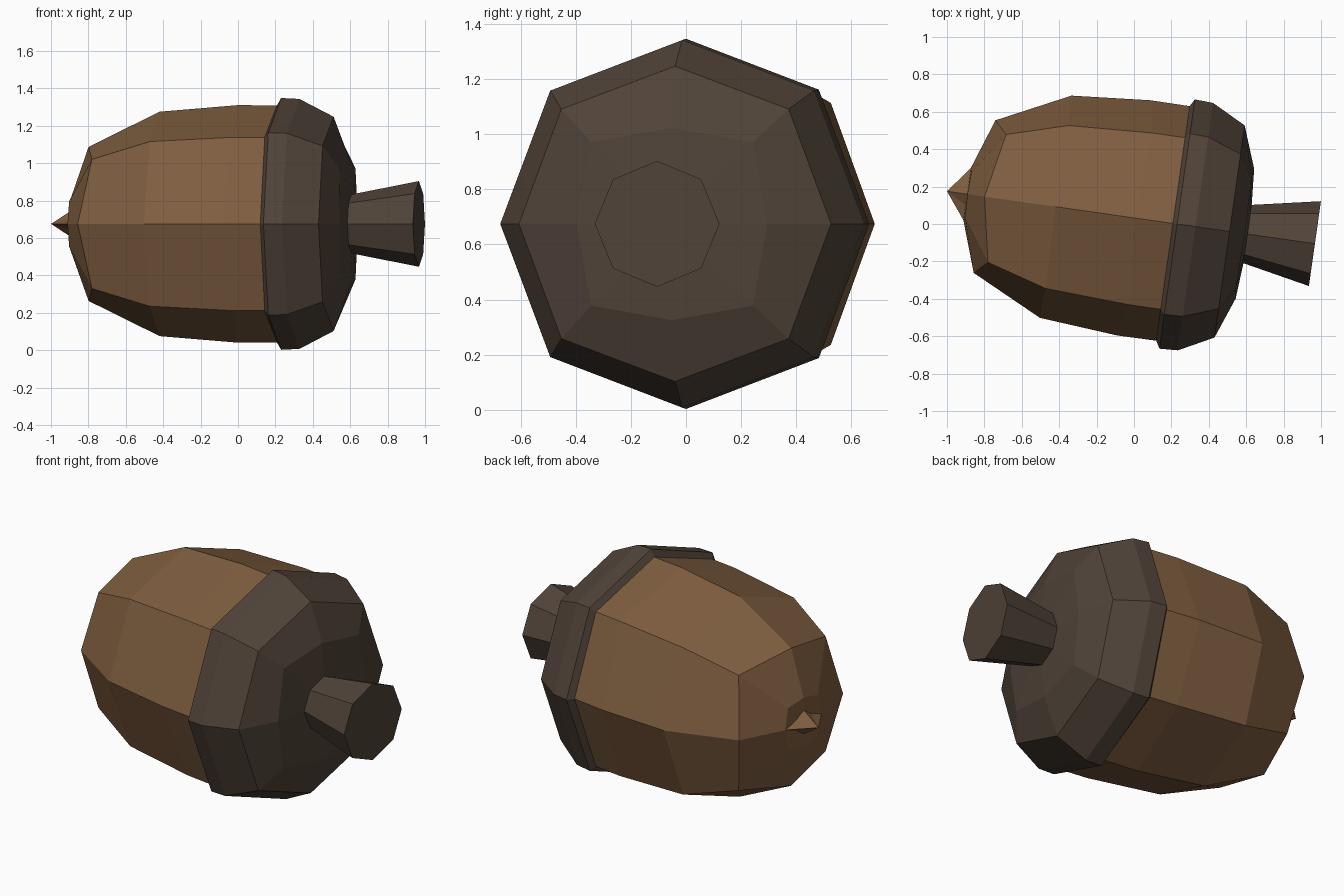
import bpy, bmesh, math

if "Cube" in bpy.data.objects:
    bpy.data.objects.remove(bpy.data.objects["Cube"])

TILT = -math.radians(8.1)   # the acorn lies on its side, turned slightly


def material(name, rgb):
    m = bpy.data.materials.new(name)
    m.diffuse_color = (*rgb, 1)
    m.use_nodes = True
    m.node_tree.nodes["Principled BSDF"].inputs["Base Color"].default_value = m.diffuse_color
    return m


def loft(name, rings, mat, sides=8):
    """Rings along local x: (x, radius, corner_x, corner_radius) for the even and
    odd vertices; a single-number ring is a closing centre point."""
    bm = bmesh.new()
    loops = []
    for ring in rings:
        if len(ring) == 1:
            loops.append([bm.verts.new((ring[0], 0, 0))] * sides)
            continue
        x, r, cx, cr = ring
        loop = []
        for k in range(sides):
            a = math.tau * k / sides
            px, pr = (cx, cr) if k % 2 else (x, r)
            loop.append(bm.verts.new((px, pr * math.cos(a), pr * math.sin(a))))
        loops.append(loop)
    for a, b in zip(loops, loops[1:]):
        for k in range(sides):
            n = (k + 1) % sides
            bm.faces.new(list(dict.fromkeys((a[k], a[n], b[n], b[k]))))
    bmesh.ops.recalc_face_normals(bm, faces=bm.faces)
    me = bpy.data.meshes.new(name)
    bm.to_mesh(me)
    bm.free()
    me.materials.append(mat)
    ob = bpy.data.objects.new(name, me)
    ob.rotation_euler.z = TILT
    ob.location = (0.005, 0.032, 0.675)
    bpy.context.collection.objects.link(ob)
    return ob


nut_brown = material("nut_brown", (0.21, 0.11, 0.05))
cap_brown = material("cap_brown", (0.08, 0.056, 0.04))

# Nut body, blunt end to the left
loft("nut_body", [
    (-0.907,),
    (-0.905, 0.145, -0.90, 0.17),
    (-0.812, 0.412, -0.745, 0.488),
    (-0.428, 0.600, -0.420, 0.622),
    (-0.005, 0.635, 0.03, 0.655),
    (0.24, 0.633, 0.24, 0.655),
    (0.24,),
], nut_brown)

# Small pointed tip: a pyramid wider across than tall
tip = loft("nut_tip", [
    (-1.015,),
    (-0.903, 0.145, -0.903, 0.085),
    (-0.87,),
], nut_brown)
for v in tip.data.vertices:
    v.co.z *= 0.5

# Cap with a bevelled rim and domed top
loft("cap", [
    (0.21,),
    (0.205, 0.633, 0.205, 0.655),
    (0.228, 0.673, 0.228, 0.69),
    (0.327, 0.668, 0.327, 0.685),
    (0.511, 0.573, 0.511, 0.59),
    (0.594, 0.350, 0.587, 0.42),
    (0.62,),
], cap_brown)

# Flared stem
loft("stem", [
    (0.58,),
    (0.58, 0.152, 0.58, 0.152),
    (0.972, 0.229, 0.972, 0.229),
    (0.972,),
], cap_brown)
